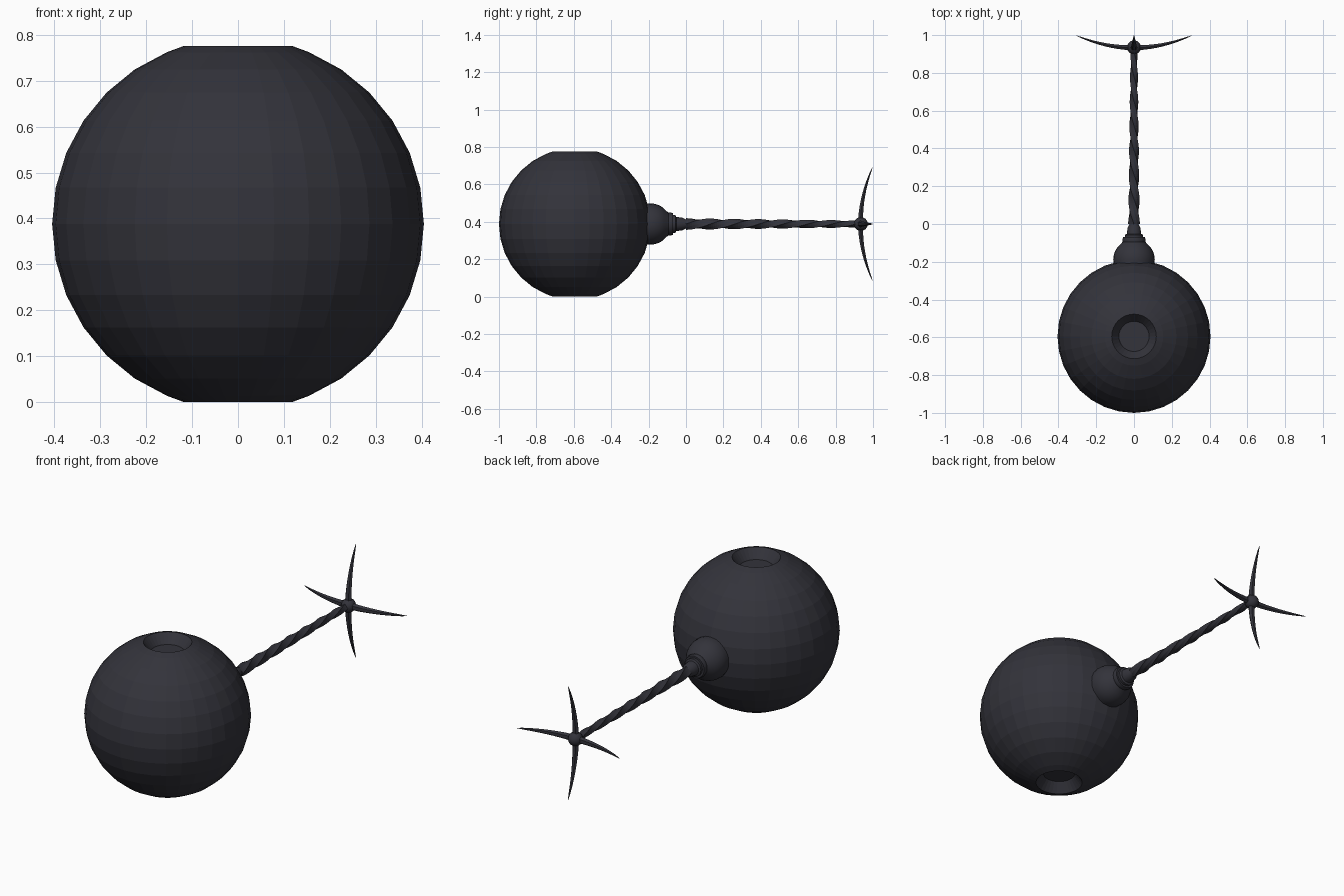
import bpy, bmesh, math
from mathutils import Vector

if "Cube" in bpy.data.objects:
    bpy.data.objects.remove(bpy.data.objects["Cube"])

iron = bpy.data.materials.new("dark_iron")
iron.diffuse_color = (0.033, 0.033, 0.043, 1)
iron.use_nodes = True
iron.node_tree.nodes["Principled BSDF"].inputs["Base Color"].default_value = iron.diffuse_color
ZC = 0.388          # height of the shaft axis
BALL_Y, R = -0.595, 0.405


def skin(name, rings, angle=None):
    """Join a list of point rings into one closed, capped surface."""
    bm = bmesh.new()
    vs = [[bm.verts.new(p) for p in ring] for ring in rings]
    n = len(rings[0])
    for a, b in zip(vs, vs[1:]):
        for i in range(n):
            j = (i + 1) % n
            bm.faces.new((a[i], a[j], b[j], b[i]))
    bm.faces.new(vs[0][::-1])
    bm.faces.new(vs[-1])
    bmesh.ops.recalc_face_normals(bm, faces=bm.faces[:])
    me = bpy.data.meshes.new(name)
    bm.to_mesh(me)
    bm.free()
    me.materials.append(iron)
    ob = bpy.data.objects.new(name, me)
    bpy.context.collection.objects.link(ob)
    if angle:
        bpy.context.view_layer.objects.active = ob
        ob.select_set(True)
        bpy.ops.object.shade_smooth_by_angle(angle=math.radians(angle))
        ob.select_set(False)
    return ob


def circle(n):
    return [(math.cos(math.tau * i / n), math.sin(math.tau * i / n)) for i in range(n)]


# ball: faceted sphere with a tapered socket sunk into the top and bottom
socket = [(0.080, 0.337), (0.083, 0.342), (0.118, 0.388)]
prof = [(r, -z) for r, z in socket]
for k in range(-6, 7):
    a = math.radians(11.25 * k)
    prof.append((R * math.cos(a), R * math.sin(a)))
prof += socket[::-1]
skin("ball", [[(r * c, BALL_Y + r * s, ZC + z) for c, s in circle(32)] for r, z in prof])

# mount: half dome, stepped collar and tapered neck, turned around the shaft axis
prof = [(0.105, -0.24), (0.11, -0.19)]
prof += [(0.11 * math.cos(t), -0.19 + 0.11 * math.sin(t))
         for t in [math.radians(10 * k) for k in range(1, 6)]]
prof += [(0.06, -0.094), (0.062, -0.085), (0.058, -0.07), (0.048, -0.07), (0.048, -0.057),
         (0.038, -0.052), (0.034, -0.02), (0.024, 0.0), (0.022, 0.02)]
skin("mount", [[(r * c, y, ZC + r * s) for c, s in circle(24)] for r, y in prof], 35)

# shaft: tapered square bar, twisted along its length
rings = []
steps = 84
for k in range(steps + 1):
    t = k / steps
    y = t * 0.93
    size = 0.031 - 0.012 * t
    twist = math.radians(90) * y / 0.13
    ring = []
    for i in range(8):
        a = math.tau * i / 8 + twist
        r = size * (1.0 if i % 2 == 0 else 0.78)
        ring.append((r * math.cos(a), y, ZC + r * math.sin(a)))
    rings.append(ring)
skin("twisted_shaft", rings)

# hub: small knob at the end of the shaft
prof = [(0.037 * math.cos(a), 0.935 + 0.037 * math.sin(a))
        for a in [math.radians(d) for d in range(-80, 81, 20)]]
skin("hub", [[(r * c, y, ZC + r * s) for c, s in circle(12)] for r, y in prof], 40)

# prongs: four curved tapering spikes sweeping backwards
for q in range(4):
    out = Vector((math.cos(q * math.pi / 2), 0, math.sin(q * math.pi / 2)))
    side = Vector((-out.z, 0, out.x))
    rings = []
    for k in range(11):
        t = k / 10
        d = 0.305 * t
        centre = out * d + Vector((0, 0.933 + 0.065 * t ** 2, ZC))
        w = 0.019 * (1 - t) ** 0.7 + 0.001
        slope = 0.13 * t / 0.305
        up = Vector((0, 1, 0)) - out * slope
        up.normalize()
        rings.append([centre + side * c * w + up * s * w * 0.8 for c, s in circle(6)])
    skin("prong_%d" % (q + 1), rings, 40)
